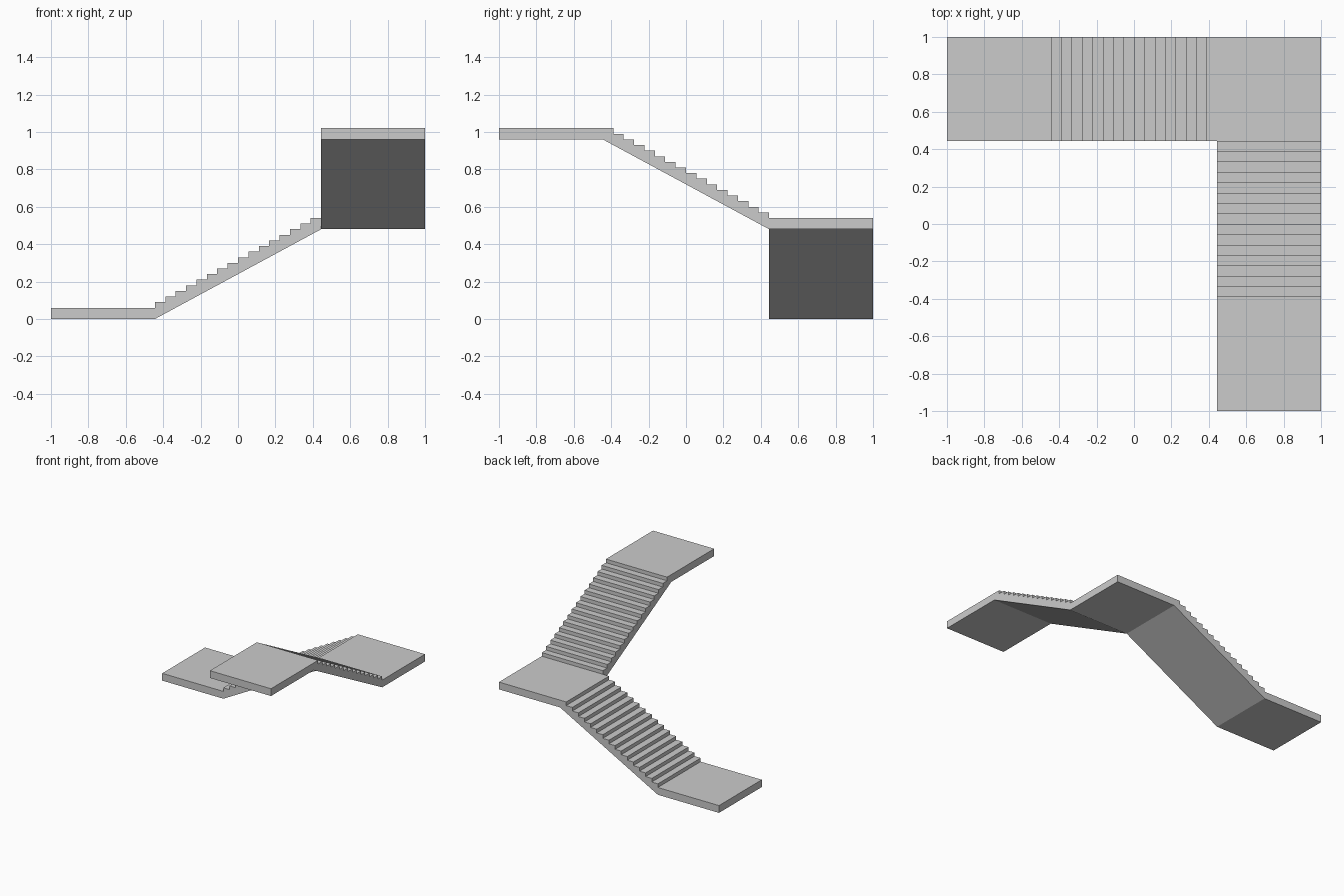
import bpy, bmesh, math

if "Cube" in bpy.data.objects:
    bpy.data.objects.remove(bpy.data.objects["Cube"])

STEPS = 16
RUN = 1 / 18            # tread depth
RISE = 0.03             # riser height
SLAB = 0.06             # slab thickness
HALF = STEPS * RUN / 2  # half the length of a flight


def stair_profile(lower_landing):
    """Side outline (x, z) of a flight with its landings."""
    top = STEPS * RISE
    # underside, from low end to high end, then up the far edge
    pts = [(-HALF, 0), (HALF, top), (1, top), (1, top + SLAB)]
    # treads and risers, walking back down
    for k in reversed(range(STEPS)):
        x = -HALF + k * RUN
        pts += [(x, SLAB + (k + 1) * RISE), (x, SLAB + k * RISE)]
    if lower_landing:
        pts += [(-1, SLAB), (-1, 0)]
    return pts


def extrude_profile(name, pts, y0, y1):
    bm = bmesh.new()
    face = bm.faces.new([bm.verts.new((x, y0, z)) for x, z in pts])
    ext = bmesh.ops.extrude_face_region(bm, geom=[face])
    verts = [v for v in ext["geom"] if isinstance(v, bmesh.types.BMVert)]
    bmesh.ops.translate(bm, verts=verts, vec=(0, y1 - y0, 0))
    bmesh.ops.recalc_face_normals(bm, faces=bm.faces)
    mesh = bpy.data.meshes.new(name)
    bm.to_mesh(mesh)
    bm.free()
    obj = bpy.data.objects.new(name, mesh)
    bpy.context.collection.objects.link(obj)
    return obj


# Lower flight with the bottom landing and the corner landing
extrude_profile("lower_flight", stair_profile(True), HALF, 1)

# Upper flight with the top landing, turned a quarter and raised to the corner
upper = extrude_profile("upper_flight", stair_profile(False), HALF, 1)
upper.rotation_euler.z = -math.pi / 2
upper.location.z = STEPS * RISE
